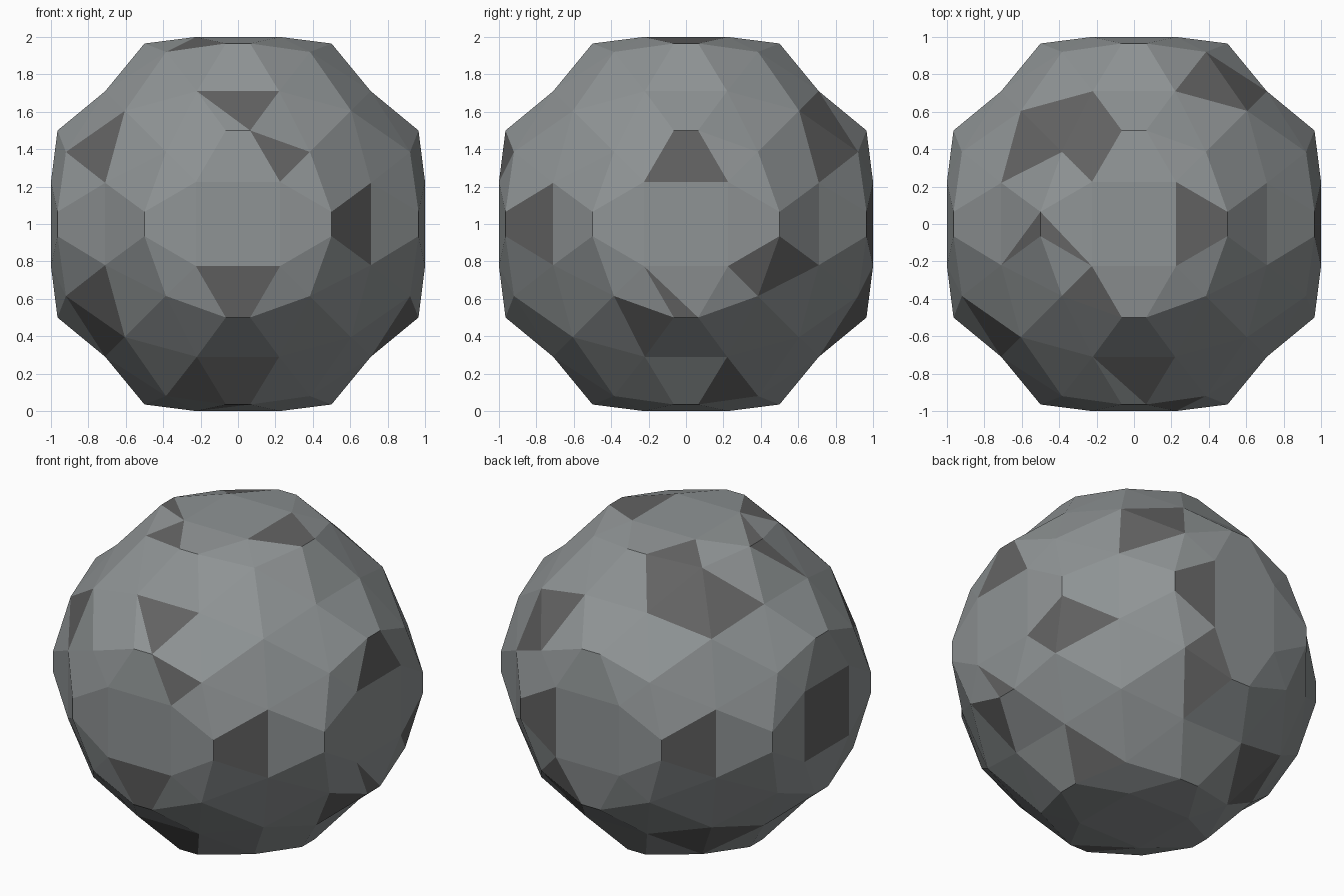
import bpy, bmesh
from itertools import permutations, product
from mathutils import Vector
from mathutils.bvhtree import BVHTree

if "Cube" in bpy.data.objects:
    bpy.data.objects.remove(bpy.data.objects["Cube"])

# One corner of each kind; the whole ball follows by cube symmetry
A, B, C = (.225, .225, 1), (.5, .065, .965), (.71, .22, .71)
D, E = (.605, .605, .605), (.385, .385, .92)


def my(p):
    return (p[0], -p[1], p[2])


PATTERNS = [
    [A, (-.225, .225, 1), (-.225, -.225, 1), (.225, -.225, 1)],  # square on each axis
    [A, B, E], [E, B, C], [E, C, D],                             # corner triangles
]
# Trapezoids round the squares and on the bevels, each split along one diagonal
SPLIT = [
    [A, my(A), B], [my(A), my(B), B],
    [C, my(C), B], [my(C), my(B), B],
]

bm = bmesh.new()
verts, done = {}, set()
for order in permutations(range(3)):
    for signs in product((1, -1), repeat=3):
        same_way = signs[order.index(1)] > 0
        for pat in PATTERNS + (SPLIT if same_way else []):
            pts = [tuple(round(p[order[i]] * signs[i], 4) for i in range(3)) for p in pat]
            key = frozenset(pts)
            if key in done:
                continue
            done.add(key)
            for p in pts:
                if p not in verts:
                    verts[p] = bm.verts.new((p[0], p[1], p[2] + 1))
            f = bm.faces.new([verts[p] for p in pts])
            f.normal_update()
            if f.normal.dot(f.calc_center_median() - Vector((0, 0, 1))) < 0:
                f.normal_flip()

# Dark facets, picked by points read in each view
PICKS = {
    "front": [(.02, 1.64), (.22, 1.38), (-.74, 1.4), (.64, 1.02), (.57, .927),
              (.02, .68), (-.075, .592), (-.74, .6), (-.74, .44), (.02, .207),
              (-.075, .12), (-.22, .13)],
    "right": [(.745, 1.56), (.745, 1.4), (.02, 1.317), (-.075, 1.408), (.37, .78),
              (.53, .78), (-.22, .47), (.22, .13), (-.075, .592)],
    "top": [(-.4, .56), (-.22, .53), (-.22, .37), (-.565, .4), (.317, .02),
            (.408, -.075), (-.22, -.37), (-.57, -.073), (-.408, -.075)],
    "back": [(-.64, 1.02), (-.57, .927), (.317, 1.02), (.408, .925),
             (.225, .63), (.22, .47)],
    "left": [(0, 1)],
    "bottom": [(-.4, .56), (-.565, .4), (-.075, -.408)],
}
RAYS = {
    "front": lambda u, v: ((u, -3, v), (0, 1, 0)),
    "back": lambda u, v: ((u, 3, v), (0, -1, 0)),
    "right": lambda u, v: ((3, u, v), (-1, 0, 0)),
    "left": lambda u, v: ((-3, u, v), (1, 0, 0)),
    "top": lambda u, v: ((u, v, 4), (0, 0, -1)),
    "bottom": lambda u, v: ((u, v, -2), (0, 0, 1)),
}
bm.faces.ensure_lookup_table()
tree = BVHTree.FromBMesh(bm)
for view, points in PICKS.items():
    for u, v in points:
        start, aim = RAYS[view](u, v)
        index = tree.ray_cast(Vector(start), Vector(aim))[2]
        if index is not None:
            bm.faces[index].material_index = 1

mesh = bpy.data.meshes.new("faceted_ball")
bm.to_mesh(mesh)
bm.free()
for name, colour in (("slate", (.275, .295, .3, 1)), ("charcoal", (.125, .125, .125, 1))):
    mat = bpy.data.materials.new(name)
    mat.diffuse_color = colour
    mat.use_nodes = True
    mat.node_tree.nodes["Principled BSDF"].inputs["Base Color"].default_value = mat.diffuse_color
    mesh.materials.append(mat)
ball = bpy.data.objects.new("faceted_ball", mesh)
bpy.context.collection.objects.link(ball)
